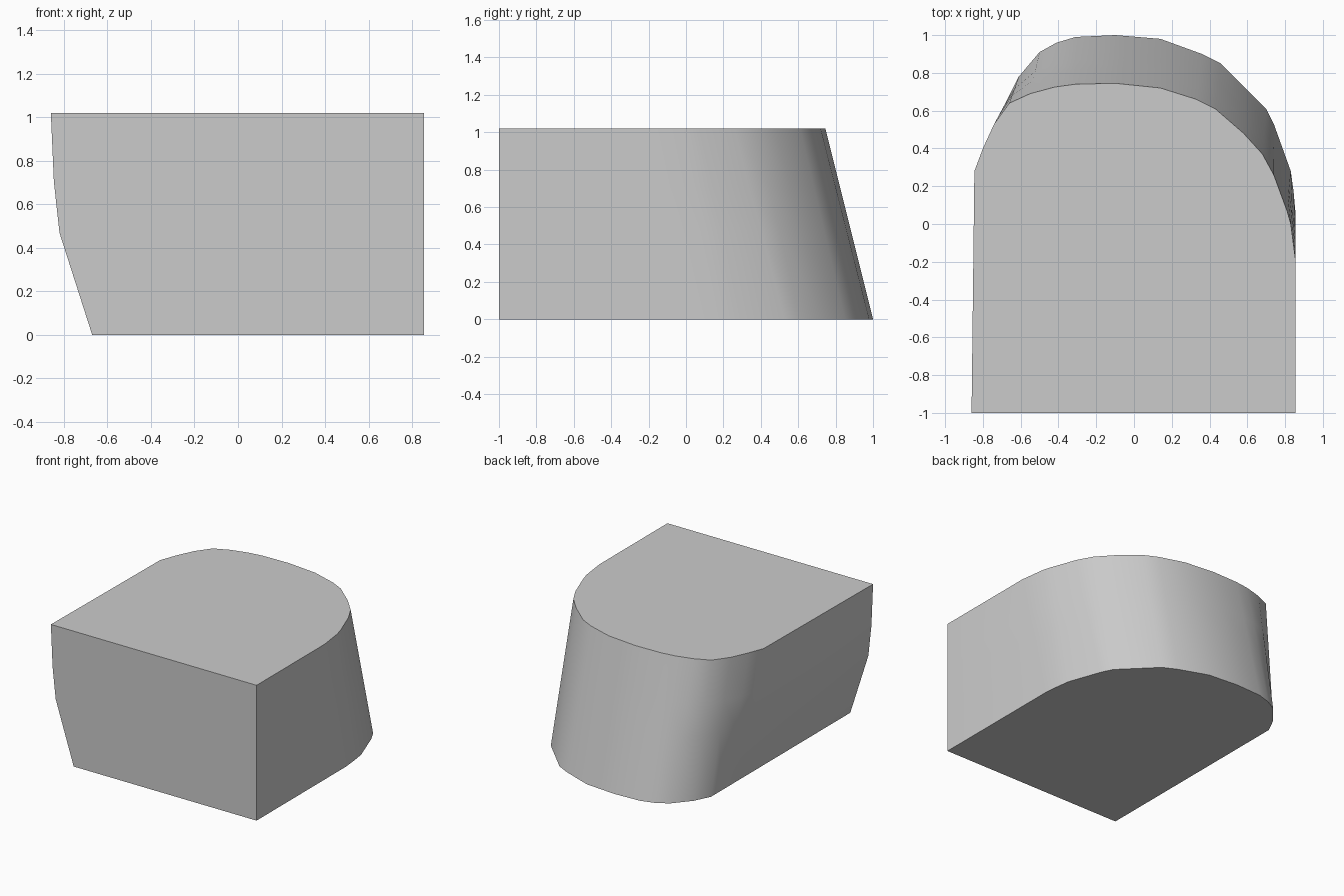
import bpy
import bmesh
import math

default_cube = bpy.data.objects.get("Cube")
if default_cube:
    bpy.data.objects.remove(default_cube, do_unlink=True)

HEIGHT = 1.02

# Outline stations, from the front right corner round the curved back:
# (bottom x, bottom y, top x, top y)
STATIONS = [
    (-.67, -1, -.86, -1), (-.67, .4, -.845, .28),
    (-.67, .55, -.8, .4), (-.67, .66, -.74, .53),
    (-.61, .78, -.66, .64), (-.5, .91, -.55, .69),
    (-.41, .96, -.42, .725), (-.31, .99, -.31, .74),
    (-.1, 1, -.1, .745), (.14, .98, .14, .72),
    (.36, .9, .33, .66), (.46, .85, .43, .61),
    (.58, .73, .58, .48), (.7, .61, .68, .37),
    (.74, .53, .74, .26), (.83, .28, .81, .07),
    (.845, .17, .83, 0), (.855, .06, .855, -.19),
    (.855, -1, .855, -1),
]

# Height fraction of each ring and how far the side wall bulges there
RINGS = [(0, 0), (.46, .063), (.69, .045), (1, 0)]
# Bulge strength at the first stations, fading into the curved back
BULGE_WEIGHTS = [1, .7, .4]


def make_material(name, colour):
    material = bpy.data.materials.new(name)
    material.use_nodes = True
    material.diffuse_color = colour
    shader = material.node_tree.nodes["Principled BSDF"]
    shader.inputs["Base Color"].default_value = colour
    return material


def ring_point(index, fraction, bulge):
    """Blend the bottom and top outlines at one station."""
    bottom_x, bottom_y, top_x, top_y = STATIONS[index]
    x = bottom_x + (top_x - bottom_x) * fraction
    y = bottom_y + (top_y - bottom_y) * fraction
    if index < len(BULGE_WEIGHTS):
        x -= bulge * BULGE_WEIGHTS[index]
    return (x, y, HEIGHT * fraction)


def build_block(name, material):
    bm = bmesh.new()
    rings = [
        [bm.verts.new(ring_point(i, fraction, bulge)) for i in range(len(STATIONS))]
        for fraction, bulge in RINGS
    ]

    # Curved side wall
    for lower, upper in zip(rings, rings[1:]):
        for i in range(len(STATIONS) - 1):
            bm.faces.new((lower[i], lower[i + 1], upper[i + 1], upper[i]))

    # Flat bottom, top and front faces
    bm.faces.new(rings[0])
    bm.faces.new(rings[-1])
    front_edge = [ring[0] for ring in rings]
    front_edge += [ring[-1] for ring in reversed(rings)]
    bm.faces.new(front_edge)

    bmesh.ops.recalc_face_normals(bm, faces=bm.faces)
    mesh = bpy.data.meshes.new(name)
    bm.to_mesh(mesh)
    bm.free()
    mesh.materials.append(material)

    block = bpy.data.objects.new(name, mesh)
    bpy.context.collection.objects.link(block)
    return block


block = build_block("rounded_block", make_material("light grey", (.6, .6, .6, 1)))

# Smooth the wall while keeping the rims crisp
bpy.ops.object.select_all(action="DESELECT")
block.select_set(True)
bpy.context.view_layer.objects.active = block
bpy.ops.object.shade_smooth_by_angle(angle=math.radians(35))
